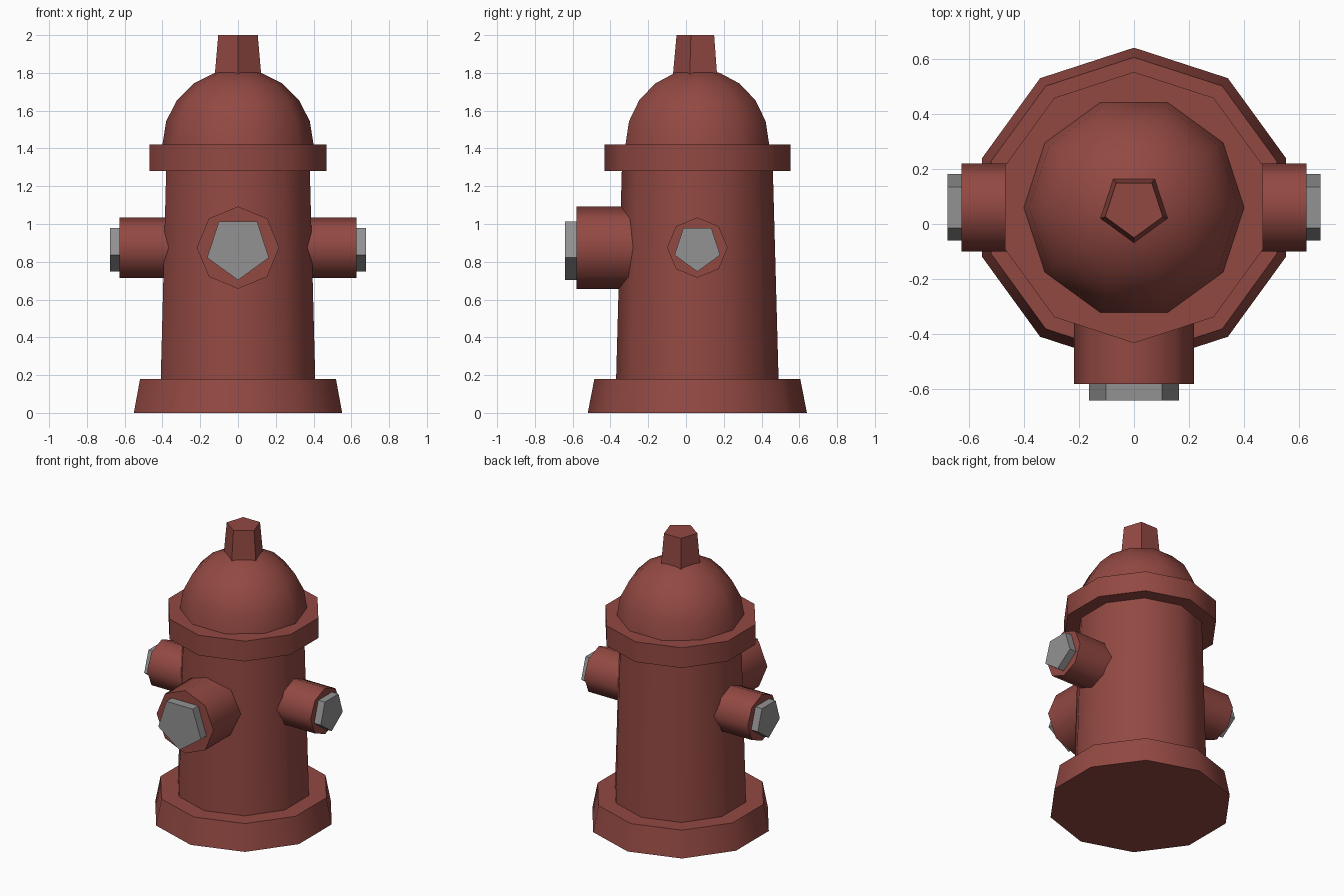
import bpy, bmesh
from math import radians, sin, cos, pi
from mathutils import Matrix

if "Cube" in bpy.data.objects:
    bpy.data.objects.remove(bpy.data.objects["Cube"])


def material(name, rgb):
    m = bpy.data.materials.new(name)
    m.diffuse_color = (*rgb, 1)
    m.use_nodes = True
    m.node_tree.nodes["Principled BSDF"].inputs["Base Color"].default_value = m.diffuse_color
    return m


RED = material("dull red", (0.29, 0.066, 0.055))
GREY = material("steel grey", (0.29, 0.29, 0.29))
CY = 0.06   # y of the hydrant's axis


def lathe(name, profile, sides, mat, matrix, phase=-pi / 2, start=False, end=True):
    """Revolve (radius, height) points about local z; optionally close the ends."""
    bm = bmesh.new()
    rings = []
    for r, z in profile:
        rings.append([bm.verts.new((r * cos(phase + 2 * pi * i / sides),
                                    r * sin(phase + 2 * pi * i / sides), z))
                      for i in range(sides)])
    for a, b in zip(rings, rings[1:]):
        for i in range(sides):
            j = (i + 1) % sides
            bm.faces.new((a[i], a[j], b[j], b[i]))
    if start:
        bm.faces.new(rings[0][::-1])
    if end:
        bm.faces.new(rings[-1])
    bmesh.ops.remove_doubles(bm, verts=bm.verts, dist=1e-5)
    bm.transform(matrix)
    me = bpy.data.meshes.new(name)
    bm.to_mesh(me)
    bm.free()
    me.materials.append(mat)
    me.polygons.foreach_set("use_smooth", [True] * len(me.polygons))
    me.set_sharp_from_angle(angle=radians(50))
    ob = bpy.data.objects.new(name, me)
    bpy.context.collection.objects.link(ob)
    return ob


axis = Matrix.Translation((0, CY, 0))

# Base, barrel and collar in one ten-sided profile
lathe("barrel", [(0.58, 0), (0.545, 0.18), (0.43, 0.18), (0.40, 1.28),
                 (0.492, 1.28), (0.492, 1.42), (0.37, 1.42)],
      10, RED, axis, start=True, end=False)

# Dome, turned half a side against the barrel
dome = [(0.4 * cos(radians(18 * k)), 1.42 + 0.4 * sin(radians(18 * k))) for k in range(5)]
lathe("dome", dome + [(0.0005, 1.82)], 10, RED, axis, phase=0)

# Five-sided operating nut on top
lathe("top_nut", [(0.130, 1.78), (0.110, 2.0)], 5, RED, axis)

# Outlets: name, turn about z, radius, inner end, outer end, cap radius, cap end
for name, turn, r, inner, outer, cap_r, cap_end in (
        ("front", 0, 0.218, 0.27, 0.64, 0.172, 0.70),
        ("right", 90, 0.16, 0.35, 0.627, 0.127, 0.677),
        ("left", -90, 0.16, 0.35, 0.627, 0.127, 0.677)):
    m = (Matrix.Translation((0, CY, 0.875)) @ Matrix.Rotation(radians(turn), 4, 'Z')
         @ Matrix.Rotation(radians(90), 4, 'X'))
    lathe(name + "_outlet", [(r, inner), (r, outer)], 8, RED, m)
    lathe(name + "_outlet_cap", [(cap_r, outer), (cap_r, cap_end)], 5, GREY, m)
